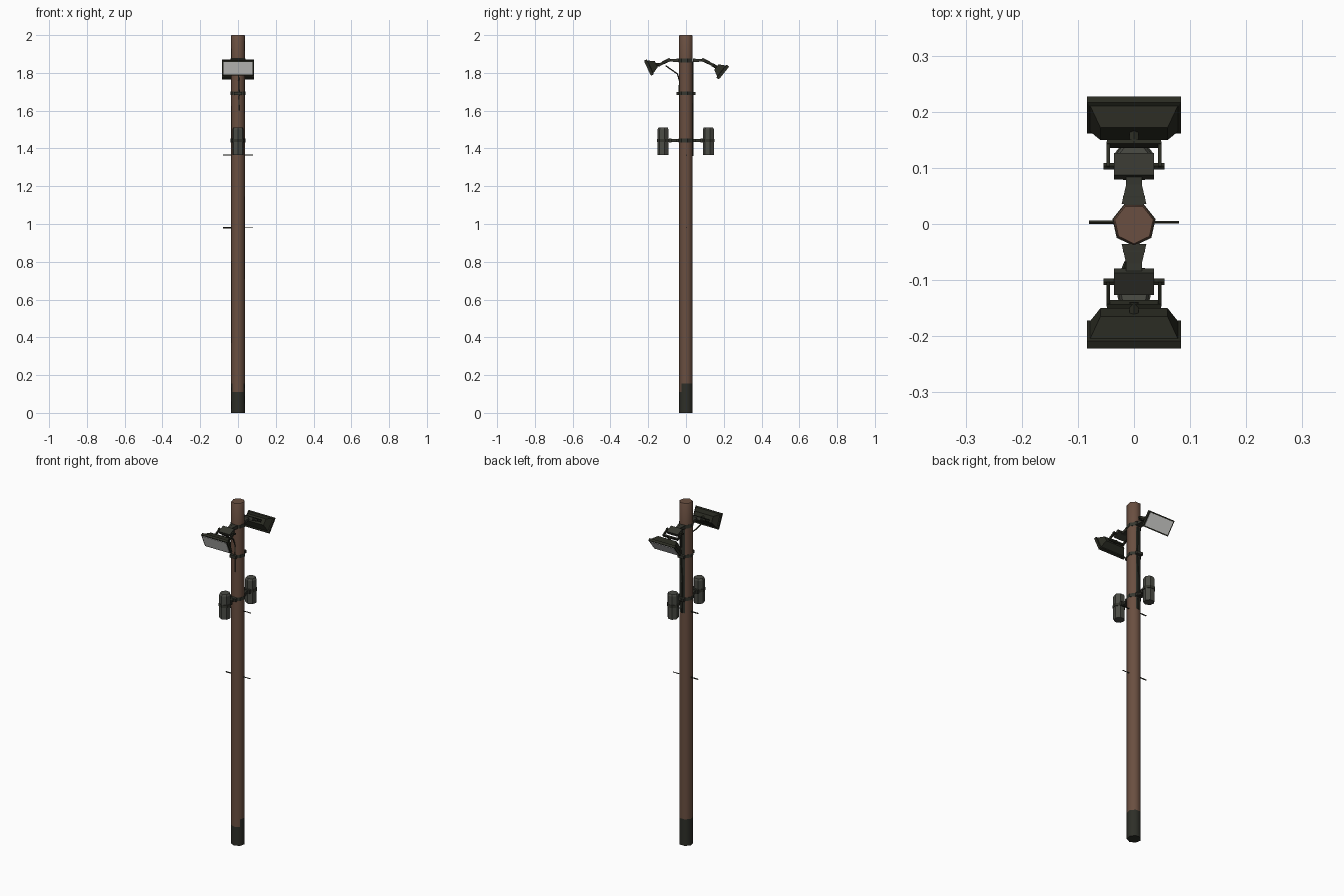
import bpy, bmesh, math
from mathutils import Vector, Matrix

if "Cube" in bpy.data.objects:
    bpy.data.objects.remove(bpy.data.objects["Cube"])


def material(name, r, g, b):
    m = bpy.data.materials.new(name)
    m.diffuse_color = (r, g, b, 1)
    m.use_nodes = True
    m.node_tree.nodes["Principled BSDF"].inputs["Base Color"].default_value = m.diffuse_color
    return m


RUST = material("rusty brown", 0.143, 0.078, 0.052)
TAR = material("dark tar", 0.027, 0.028, 0.021)
METAL = material("dark olive metal", 0.023, 0.024, 0.016)
BRACKET = material("olive bracket", 0.036, 0.037, 0.028)
GREY = material("dark grey housing", 0.070, 0.072, 0.060)
GLASS = material("lamp glass", 0.78, 0.78, 0.76)


def finish(name, bm, *mats):
    bmesh.ops.recalc_face_normals(bm, faces=bm.faces)
    me = bpy.data.meshes.new(name)
    bm.to_mesh(me)
    bm.free()
    for m in mats:
        me.materials.append(m)
    ob = bpy.data.objects.new(name, me)
    bpy.context.collection.objects.link(ob)
    return ob


def smooth(ob, angle=55):
    bpy.ops.object.select_all(action='DESELECT')
    ob.select_set(True)
    bpy.context.view_layer.objects.active = ob
    bpy.ops.object.shade_smooth_by_angle(angle=math.radians(angle))


def loft(bm, rings):
    """Skin a list of equal-length point rings and cap both ends."""
    vs = [[bm.verts.new(p) for p in r] for r in rings]
    n = len(vs[0])
    for a, b in zip(vs, vs[1:]):
        for i in range(n):
            j = (i + 1) % n
            bm.faces.new((a[i], a[j], b[j], b[i]))
    bm.faces.new(vs[0][::-1])
    bm.faces.new(vs[-1])


def circle(r, z, n, x=0, y=0, phase=math.pi / 2):
    return [(x + r * math.cos(phase + 2 * math.pi * (i + .5) / n),
             y + r * math.sin(phase + 2 * math.pi * (i + .5) / n), z) for i in range(n)]


def lathe(name, prof, n, mat, x=0, y=0):
    bm = bmesh.new()
    loft(bm, [circle(r, z, n, x, y) for r, z in prof])
    return finish(name, bm, mat)


def box(name, c, size, mat, tilt=0):
    bm = bmesh.new()
    bmesh.ops.create_cube(bm, size=1, matrix=Matrix.Translation(c)
                          @ Matrix.Rotation(tilt, 4, 'X') @ Matrix.Diagonal((*size, 1)))
    return finish(name, bm, mat)


def rod(name, points, r, mat, n=5):
    bm = bmesh.new()
    for a, b in zip(points, points[1:]):
        a, b = Vector(a), Vector(b)
        d = b - a
        bmesh.ops.create_cone(bm, cap_ends=True, segments=n, radius1=r, radius2=r, depth=d.length,
                              matrix=Matrix.Translation((a + b) / 2)
                              @ d.to_track_quat('Z', 'Y').to_matrix().to_4x4())
    return finish(name, bm, mat)


# Pole with an uneven tarred foot and a dark cable channel up the back
bm = bmesh.new()
loft(bm, [circle(.038, z, 7) for z in (0, .11, .155, 1.36, 1.85, 1.995)] + [circle(.035, 2, 7)])
pole = finish("pole", bm, RUST, TAR)
for f in pole.data.polygons:
    z, y = f.center.z, f.center.y
    foot = z < .11 or (z < .156 and y > -.01)
    channel = 1.36 < z < 1.85 and f.normal.y > .95
    f.material_index = int(foot or channel)
smooth(pole)

# Clamp bands around the pole
for name, z, h in (("lamp_clamp", 1.866, .020), ("cable_clamp", 1.692, .018),
                   ("horn_clamp", 1.442, .020)):
    lathe(name, ((.0395, z - h / 2), (.0395, z + h / 2)), 7, BRACKET)
    for s in (-1, 1):
        box(name + "_lug", (0, s * .043, z), (.040, .014, h * .9), BRACKET)

# Cables along the pole
rod("back_cable", [(.003, .036, 1.86), (.008, .036, 1.70), (-.002, .036, 1.55), (.002, .036, 1.36)],
    .004, METAL)
rod("front_cable", [(.004, -.035, 1.76), (.007, -.036, 1.70), (.004, -.035, 1.60)], .003, METAL)
rod("hanging_cable", [(-.03, -.108, 1.838), (-.015, -.07, 1.812), (.002, -.046, 1.795),
                      (.004, -.035, 1.76)], .0035, METAL)


def floodlight(tag, s, centre, n, u):
    c, n, u = Vector(centre), Vector(n).normalized(), Vector(u).normalized()
    x = Vector((1, 0, 0))

    def rect(w, h, d):
        return [c + x * (a * w) + u * (b * h) + n * d
                for a, b in ((-1, -1), (1, -1), (1, 1), (-1, 1))]
    # housing with rim, tapering to the rear
    bm = bmesh.new()
    loft(bm, [rect(.060, .018, -.050), rect(.078, .037, -.016), rect(.084, .044, -.014),
              rect(.084, .044, 0)])
    finish(tag + "_floodlight", bm, METAL)
    bm = bmesh.new()
    loft(bm, [rect(.077, .037, -.001), rect(.077, .037, .002)])
    finish(tag + "_lamp_glass", bm, GLASS)
    # tapered arm from the pole
    bm = bmesh.new()
    loft(bm, [[(a * w, s * y, 1.866 + b * h) for a, b in ((-1, -1), (1, -1), (1, 1), (-1, 1))]
              for w, y, h in ((.022, .036, .010), (.014, .070, .007), (.014, .088, .007))])
    finish(tag + "_lamp_arm", bm, BRACKET)
    # hinge block, pivot and U-shaped yoke
    box(tag + "_hinge_block", (0, s * .103, 1.862), (.072, .044, .018), BRACKET, -s * .45)
    rod(tag + "_pivot", [(-.054, s * .103, 1.861), (.054, s * .103, 1.861)], .007, METAL, 6)
    for k in (-1, 1):
        box(tag + "_yoke_side", (k * .046, s * .122, 1.853), (.006, .050, .014), METAL, -s * .5)
    box(tag + "_yoke_bar", (0, s * .143, 1.842), (.096, .008, .016), METAL, -s * .5)
    rod(tag + "_yoke_stud", [(0, s * .140, 1.843), c - n * .045], .009, METAL, 6)


floodlight("front", -1, (0, -.203, 1.825), (0, -.908, -.42), (0, -.42, .908))
floodlight("back", 1, (0, .200, 1.800), (0, .78, -.62), (0, .62, .78))

# Paired canisters on short arms
for tag, s in (("front", -1), ("back", 1)):
    y = s * .120
    lathe(tag + "_canister", ((.029, 1.364), (.031, 1.368), (.031, 1.500), (.026, 1.510)), 7, GREY, 0, y)
    lathe(tag + "_canister_band", ((.034, 1.434), (.034, 1.450)), 7, BRACKET, 0, y)
    box(tag + "_canister_arm", (0, s * .067, 1.442), (.018, .052, .014), BRACKET)
    box(tag + "_canister_bracket", (0, s * .084, 1.442), (.040, .012, .022), BRACKET)

# Climbing spikes through the pole
for z in (1.365, .98):
    rod("left_spike", [(-.08, .003, z), (-.03, .003, z)], .0035, METAL)
    rod("right_spike", [(.03, .003, z), (.08, .003, z)], .0025, METAL)
